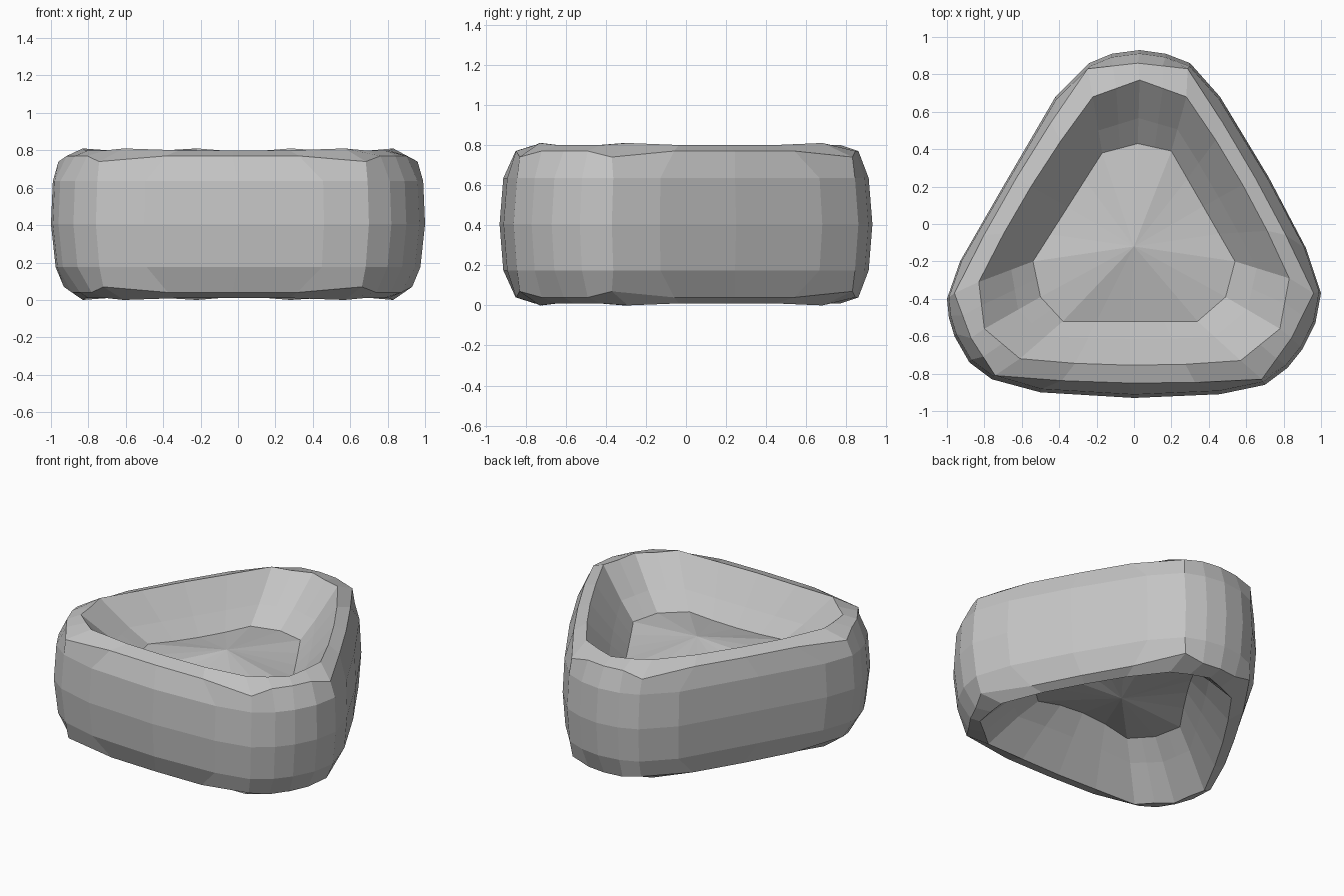
import bpy
import bmesh
from mathutils import Vector

# Remove the default cube only
cube = bpy.data.objects.get("Cube")
if cube:
    bpy.data.objects.remove(cube, do_unlink=True)

MID_Z = 0.405          # plane that the upper and lower halves share
RING = 24              # five points per corner, three per long side


def expand(anchors, bulge=0.0):
    """Turn nine anchors (three per corner) into a ring with bowed long sides."""
    points = []
    for i, anchor in enumerate(anchors):
        start = Vector(anchor)
        end = Vector(anchors[(i + 1) % len(anchors)])
        if i % 3 < 2:
            points += [start, start.lerp(end, .5)]
            continue
        along = (end - start).normalized()
        outward = Vector((-along.y, along.x))
        for k in range(4):
            t = k / 4
            points.append(start.lerp(end, t) + outward * bulge * 4 * t * (1 - t))
    return points


def make_ring(bm, outline, offset, side, scale=1.0, corner_lift=0.0, side_lift=0.0):
    """Add a closed ring; corner ends and long sides may be lifted."""
    verts = []
    for i, p in enumerate(outline):
        place = i % 8
        lift = corner_lift if place in (0, 4) else 0
        if place > 4:
            lift = side_lift * (1 if place == 6 else .75)
        z = MID_Z + side * (offset + lift)
        verts.append(bm.verts.new((p[0] * scale, p[1], z)))
    return verts


def bridge(bm, a, b):
    for i in range(RING):
        j = (i + 1) % RING
        bm.faces.new((a[i], a[j], b[j], b[i]))


# Outlines run clockwise from the left of the rear corner
belly = [(-.24, .86), (-.12, .91), (.03, .93), (.17, .91), (.3, .86),
         (.46, .68), (.72, .25), (.92, -.13),
         (1, -.37), (.97, -.53), (.9, -.67), (.82, -.77), (.7, -.86),
         (.46, -.91), (0, -.93), (-.5, -.9),
         (-.76, -.83), (-.88, -.74), (-.96, -.6), (-.99, -.5), (-1, -.4),
         (-.93, -.2), (-.7, .2), (-.42, .68)]
shoulder = [(x, y * .98) for x, y in belly]
rim_outer = expand([(-.25, .83), (.02, .86), (.29, .83),
                    (.97, -.37), (.85, -.61), (.69, -.83),
                    (-.75, -.81), (-.88, -.61), (-.97, -.37)], .03)
rim_inner = expand([(-.22, .68), (.03, .77), (.28, .68),
                    (.83, -.29), (.78, -.56), (.57, -.73),
                    (-.61, -.72), (-.8, -.56), (-.83, -.31)], .03)
floor_edge = expand([(-.17, .38), (.02, .43), (.2, .39),
                     (.54, -.2), (.49, -.39), (.34, -.52),
                     (-.38, -.52), (-.5, -.39), (-.54, -.2)])
BEND = .4              # where the bowl wall changes slope
wall_bend = [f.lerp(r, BEND) for f, r in zip(floor_edge, rim_inner)]


def add_half(bm, belly_ring, side, shoulder_scale, rim_scale, floor, dip, dome):
    """Shoulder, bevelled rim, hollow bowl wall and shallow domed floor."""
    bend = floor + (.395 - floor) * (BEND - .03)
    rings = [belly_ring,
             make_ring(bm, shoulder, .23, side, shoulder_scale),
             make_ring(bm, rim_outer, .365, side, rim_scale, -.03),
             make_ring(bm, rim_inner, .395, side, 1, .01),
             make_ring(bm, wall_bend, bend, side, 1, 0, dip / 2),
             make_ring(bm, floor_edge, floor, side, 1, 0, dip)]
    for lower, upper in zip(rings, rings[1:]):
        bridge(bm, lower, upper)
    centre = bm.verts.new((0, -.12, MID_Z + side * dome))
    for i in range(RING):
        bm.faces.new((rings[-1][i], rings[-1][(i + 1) % RING], centre))


# The lower half is slightly narrower and its hollow is deeper
bm = bmesh.new()
belly_ring = make_ring(bm, belly, 0, 1)
add_half(bm, belly_ring, 1, .99, .99, .125, -.015, .2)
add_half(bm, belly_ring, -1, .975, .96, .105, -.05, .135)

bmesh.ops.recalc_face_normals(bm, faces=bm.faces)
mesh = bpy.data.meshes.new("triangular_bowl")
bm.to_mesh(mesh)
bm.free()

# Plain grey material
grey = bpy.data.materials.new("stone_grey")
grey.use_nodes = True
colour = (.55, .55, .55, 1)
grey.diffuse_color = colour
grey.node_tree.nodes["Principled BSDF"].inputs["Base Color"].default_value = colour
mesh.materials.append(grey)

bowl = bpy.data.objects.new("triangular_bowl", mesh)
bpy.context.collection.objects.link(bowl)
